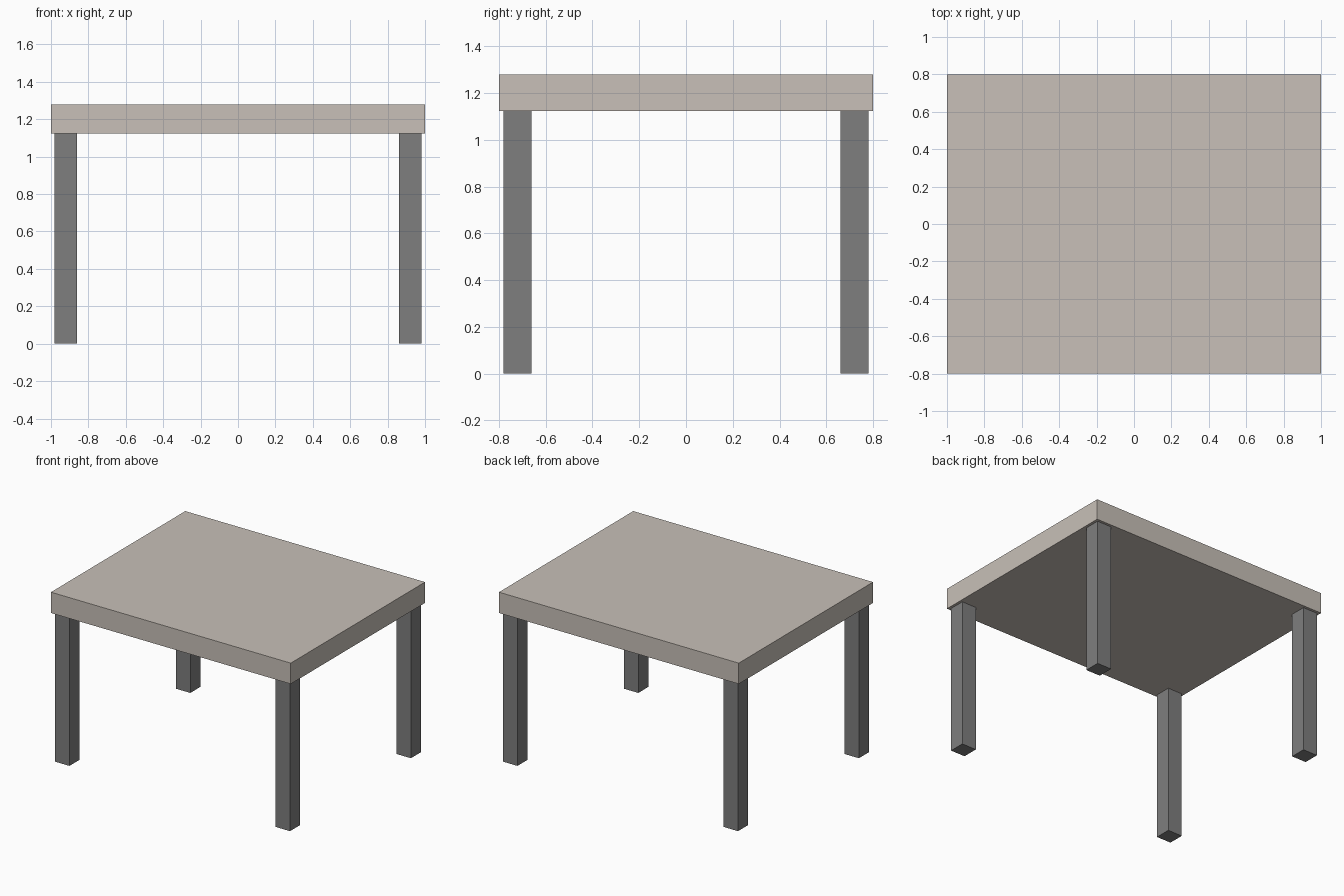
import bpy

if "Cube" in bpy.data.objects:
    bpy.data.objects.remove(bpy.data.objects["Cube"])


def material(name, color):
    mat = bpy.data.materials.new(name)
    mat.diffuse_color = (*color, 1.0)
    mat.use_nodes = True
    mat.node_tree.nodes["Principled BSDF"].inputs["Base Color"].default_value = mat.diffuse_color
    return mat


def box(name, center, size, mat):
    bpy.ops.mesh.primitive_cube_add(size=1, location=center)
    obj = bpy.context.object
    obj.name = name
    obj.scale = size
    bpy.ops.object.transform_apply(location=False, rotation=False, scale=True)
    obj.data.materials.append(mat)
    return obj


WIDTH, DEPTH, HEIGHT = 2.0, 1.6, 1.28
THICK, LEG, INSET = 0.157, 0.12, 0.02
leg_height = HEIGHT - THICK

top_mat = material("pale_wood", (0.58, 0.53, 0.48))
leg_mat = material("dark_grey", (0.21, 0.21, 0.21))

# Tabletop slab
box("tabletop", (0, 0, HEIGHT - THICK / 2), (WIDTH, DEPTH, THICK), top_mat)

# Four square legs, slightly inset from the corners
leg_x = WIDTH / 2 - INSET - LEG / 2
leg_y = DEPTH / 2 - INSET - LEG / 2
for side, sx in (("left", -1), ("right", 1)):
    for end, sy in (("front", -1), ("back", 1)):
        box(f"{end}_{side}_leg", (sx * leg_x, sy * leg_y, leg_height / 2),
            (LEG, LEG, leg_height), leg_mat)
